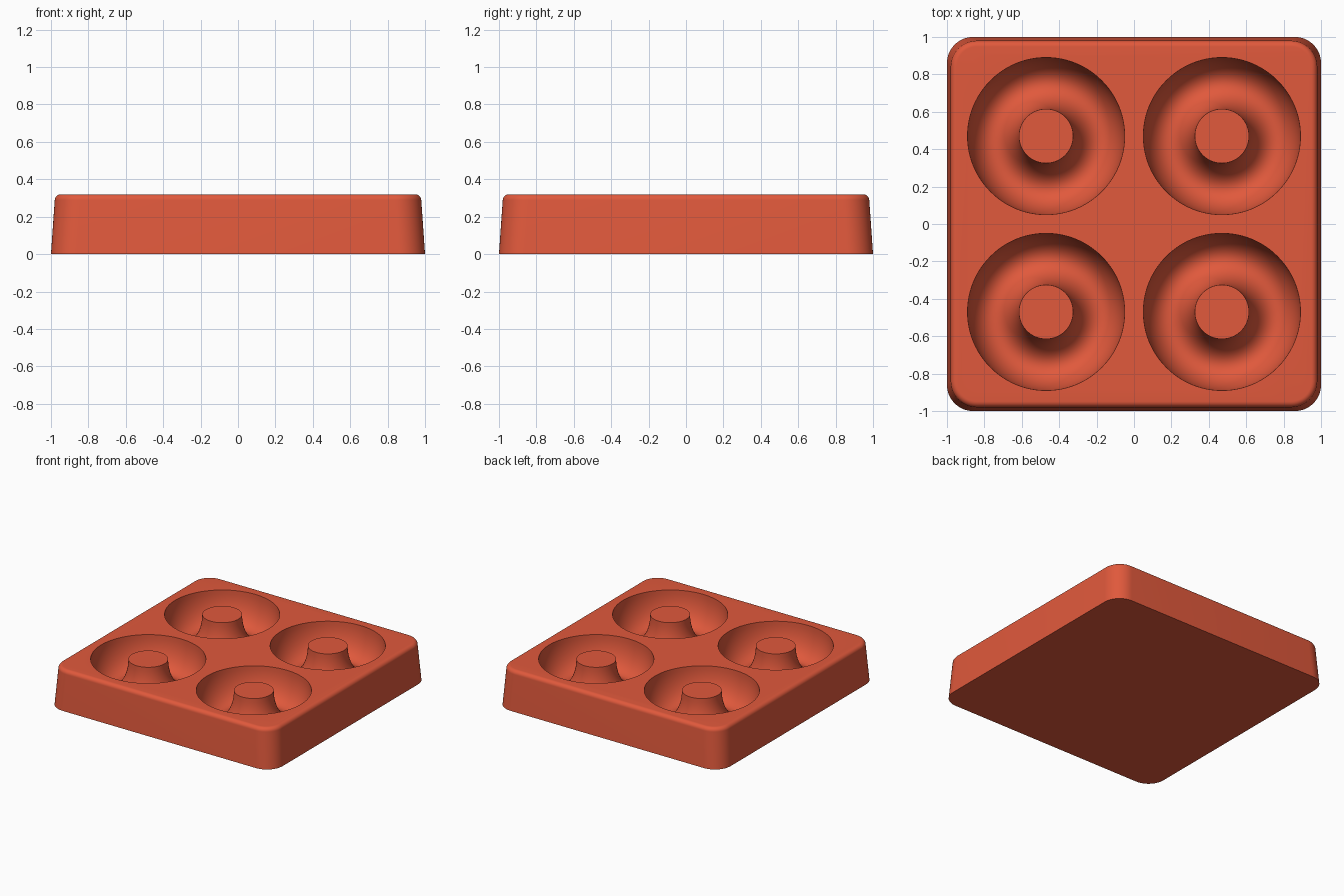
import bpy, bmesh, math

cube = bpy.data.objects.get("Cube")
if cube:
    bpy.data.objects.remove(cube, do_unlink=True)

HEIGHT = 0.32
CENTRE = 0.47        # distance of each cavity from the middle lines
RIM, POST = 0.42, 0.145
DEPTH = 0.245

red = bpy.data.materials.new("terracotta red")
red.use_nodes = True
colour = (0.75, 0.10, 0.045, 1)
red.diffuse_color = colour
red.node_tree.nodes["Principled BSDF"].inputs["Base Color"].default_value = colour


def make_object(name, bm):
    bmesh.ops.recalc_face_normals(bm, faces=bm.faces)
    mesh = bpy.data.meshes.new(name)
    bm.to_mesh(mesh)
    bm.free()
    mesh.materials.append(red)
    obj = bpy.data.objects.new(name, mesh)
    bpy.context.collection.objects.link(obj)
    return obj


def bridge(bm, a, b):
    for i in range(len(a)):
        j = (i + 1) % len(a)
        bm.faces.new((a[i], a[j], b[j], b[i]))


def rounded_square(bm, half, radius, z, steps=12):
    ring = []
    for corner in range(4):
        mid = math.radians(45 + 90 * corner)
        cx = math.copysign(half - radius, math.cos(mid))
        cy = math.copysign(half - radius, math.sin(mid))
        for s in range(steps + 1):
            a = math.radians(90 * (corner + s / steps))
            ring.append(bm.verts.new((cx + radius * math.cos(a), cy + radius * math.sin(a), z)))
    return ring


# Block: tapered rounded square with a softly rounded top edge
bm = bmesh.new()
soft = 0.032
levels = [(1.0, 0.14, 0.0)]
for i in range(9):
    a = math.radians(90 * i / 8)
    inset = soft * (1 - math.cos(a))
    levels.append((0.98 - inset, 0.14 - inset, HEIGHT - soft + soft * math.sin(a)))
rings = [rounded_square(bm, *level) for level in levels]
for low, high in zip(rings, rings[1:]):
    bridge(bm, low, high)
bm.faces.new(rings[0])
bm.faces.new(rings[-1])
mold = make_object("mold_block", bm)

# Cutters: ring shaped, with a half-oval bottom
mid, half_width = (RIM + POST) / 2, (RIM - POST) / 2
profile = [(RIM, HEIGHT + 0.1)]
for i in range(25):
    a = math.pi * i / 24
    profile.append((mid + half_width * math.cos(a), HEIGHT - DEPTH * math.sin(a)))
profile.append((POST, HEIGHT + 0.1))

bm = bmesh.new()
SIDES = 96
for sx in (-1, 1):
    for sy in (-1, 1):
        loops = []
        for r, z in profile:
            loops.append([bm.verts.new((sx * CENTRE + r * math.cos(math.tau * k / SIDES),
                                        sy * CENTRE + r * math.sin(math.tau * k / SIDES), z))
                          for k in range(SIDES)])
        for a, b in zip(loops, loops[1:] + loops[:1]):
            bridge(bm, a, b)
cutter = make_object("cavity_cutter", bm)
cutter.hide_render = True

# Cut the four ring cavities
cut = mold.modifiers.new("ring_cavities", "BOOLEAN")
cut.operation = "DIFFERENCE"
cut.solver = "EXACT"
cut.object = cutter
bpy.context.view_layer.objects.active = mold
bpy.ops.object.select_all(action="DESELECT")
mold.select_set(True)
bpy.ops.object.modifier_apply(modifier=cut.name)
bpy.data.objects.remove(cutter, do_unlink=True)
bpy.ops.object.shade_smooth_by_angle(angle=math.radians(35))
